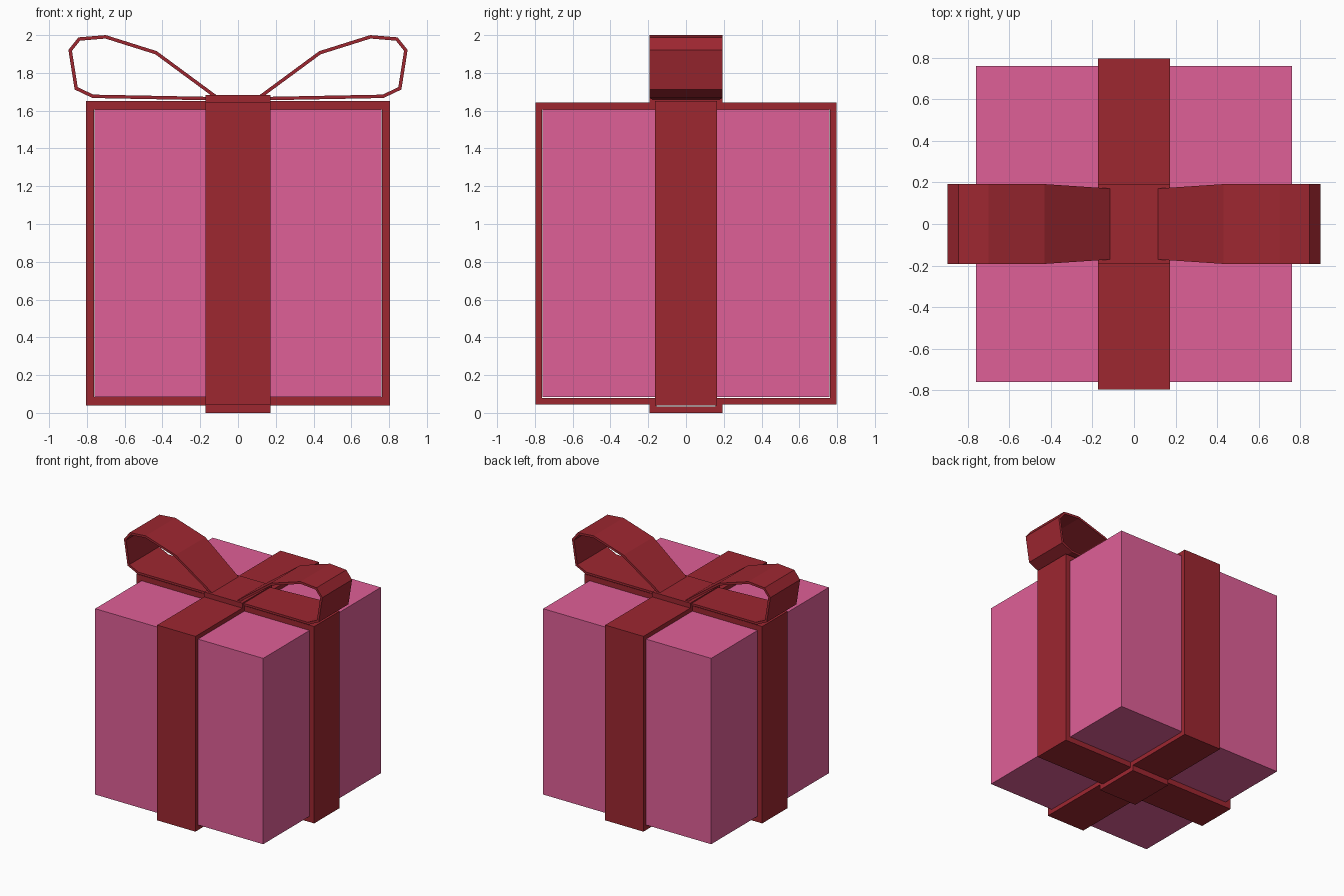
import bpy, bmesh
from mathutils import Vector

if "Cube" in bpy.data.objects:
    bpy.data.objects.remove(bpy.data.objects["Cube"])


def material(name, color):
    m = bpy.data.materials.new(name)
    m.diffuse_color = (*color, 1)
    m.use_nodes = True
    m.node_tree.nodes["Principled BSDF"].inputs["Base Color"].default_value = m.diffuse_color
    return m


PINK = material("pink_paper", (0.74, 0.115, 0.31))
RED = material("red_ribbon", (0.34, 0.02, 0.03))


def finish(name, bm, mat):
    bmesh.ops.recalc_face_normals(bm, faces=bm.faces[:])
    me = bpy.data.meshes.new(name)
    bm.to_mesh(me)
    bm.free()
    me.materials.append(mat)
    ob = bpy.data.objects.new(name, me)
    bpy.context.collection.objects.link(ob)


def inset(pts, thick, closed):
    """Mitred inward offset of a counter-clockwise path."""
    out, n = [], len(pts)
    for i, p in enumerate(pts):
        dirs = []
        if closed or i > 0:
            dirs.append((p - pts[i - 1]).normalized())
        if closed or i < n - 1:
            dirs.append((pts[(i + 1) % n] - p).normalized())
        normals = [Vector((-d.y, d.x)) for d in dirs]
        m = sum(normals, Vector((0, 0))).normalized()
        out.append(p + m * thick / m.dot(normals[0]))
    return out


def ribbon(name, path, widths, thick, closed, along_x=True, flip=1):
    """Thick band following a path in the x-z or y-z plane."""
    outer = [Vector(p) for p in path]
    inner = inset(outer, thick, closed)
    bm = bmesh.new()
    rings = []
    for o, i, w in zip(outer, inner, widths):
        ring = []
        for p, s in ((o, -w), (o, w), (i, w), (i, -w)):
            u = p.x * flip
            ring.append(bm.verts.new((u, s, p.y) if along_x else (s, u, p.y)))
        rings.append(ring)
    n = len(rings)
    for k in range(n if closed else n - 1):
        a, b = rings[k], rings[(k + 1) % n]
        for j in range(4):
            bm.faces.new((a[j], a[(j + 1) % 4], b[(j + 1) % 4], b[j]))
    if not closed:
        bm.faces.new(rings[0])
        bm.faces.new(rings[-1])
    finish(name, bm, RED)


# Gift box
bm = bmesh.new()
bmesh.ops.create_cube(bm, size=1.52)
bmesh.ops.translate(bm, verts=bm.verts[:], vec=(0, 0, 0.845))
finish("gift_box", bm, PINK)

# Ribbon running left to right around the box
ribbon("side_ribbon", [(-.805, .04), (.805, .04), (.805, 1.65), (-.805, 1.65)],
       [.165] * 4, .043, True)

# Ribbon running front to back, stepping over the other one at the crossings
ribbon("front_ribbon",
       [(-.797, .045), (-.192, .045), (-.192, 0), (.192, 0), (.192, .045), (.797, .045),
        (.797, 1.642), (.192, 1.642), (.192, 1.683), (-.192, 1.683), (-.192, 1.642), (-.797, 1.642)],
       [.173] * 12, .035, True, along_x=False)

# Bow loops, mirrored
loop = [(.10, 1.654), (.77, 1.667), (.865, 1.712), (.898, 1.922),
        (.845, 1.988), (.70, 2.0), (.43, 1.915), (.10, 1.672)]
loop_widths = [.17, .192, .192, .192, .192, .192, .192, .17]
for side, s in (("right", 1), ("left", -1)):
    ribbon("bow_loop_" + side, loop, loop_widths, .018, False, flip=s)
